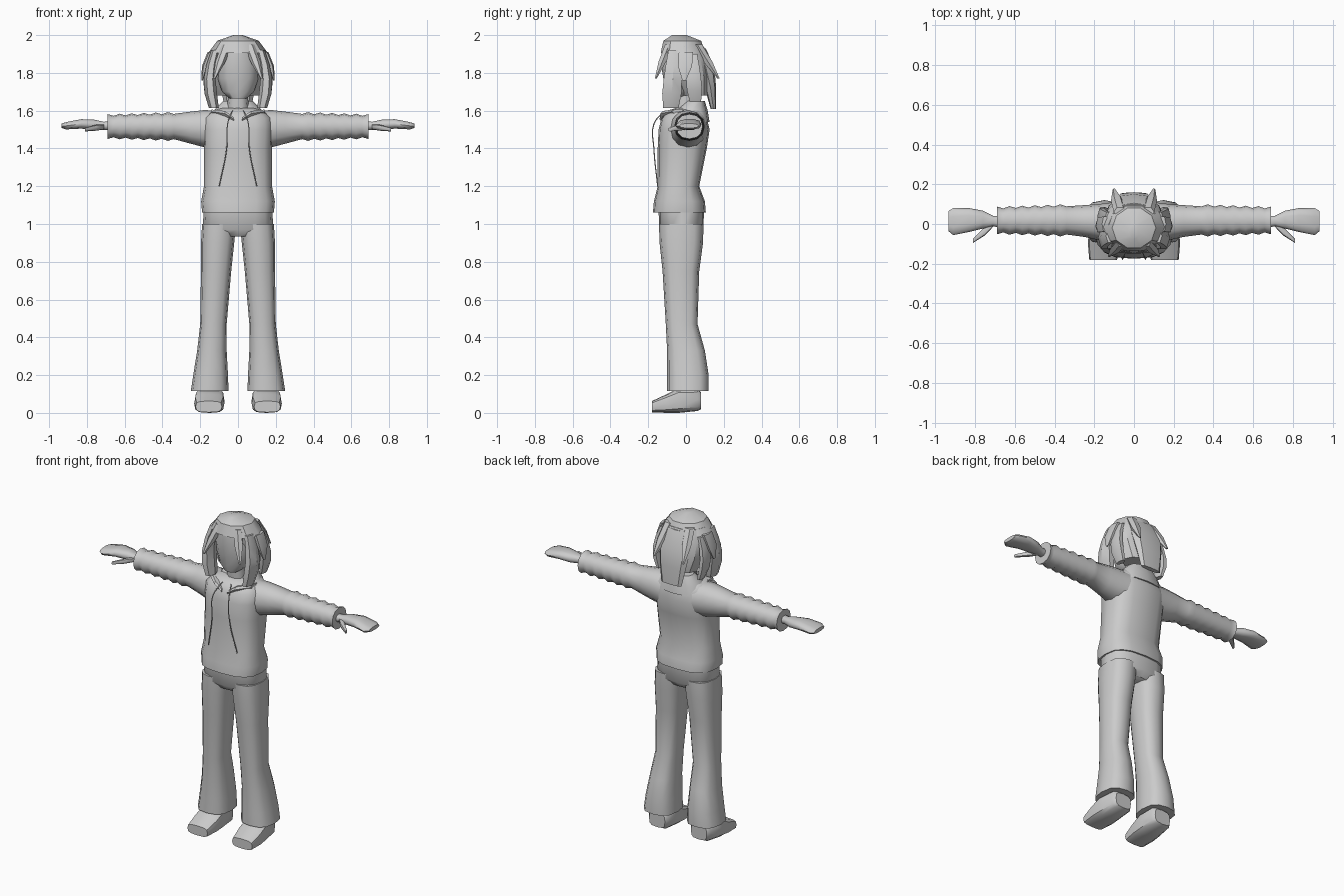
import bpy
import bmesh
from math import sin, cos, pi, tau, radians, copysign
from mathutils import Vector

default_cube = bpy.data.objects.get("Cube")
if default_cube:
    bpy.data.objects.remove(default_cube, do_unlink=True)

# One plain colour for the whole figure
COLOUR = (.6, .6, .6, 1)
grey = bpy.data.materials.new("plain_grey")
grey.use_nodes = True
grey.diffuse_color = COLOUR
grey.node_tree.nodes["Principled BSDF"].inputs["Base Color"].default_value = COLOUR

SIDES = {"left": 1, "right": -1}


def add_object(name, data):
    data.materials.append(grey)
    obj = bpy.data.objects.new(name, data)
    bpy.context.collection.objects.link(obj)
    return obj


def squared(value, power):
    """Push a circle coordinate outwards to give a rounded box section."""
    return copysign(abs(value) ** power, value)


def ring(x=0, y=0, z=0, width=0, depth=0, height=0):
    """A cross-section: its centre and the two radii that span its plane."""
    return Vector((x, y, z)), Vector((width, depth, height))


def loft(name, rings, sides=12, power=.8, mirror=1, angle=50):
    """Skin a row of cross-sections into a closed shape."""
    bm = bmesh.new()
    loops = []
    for centre, radius in rings:
        loop = []
        for i in range(sides):
            c = squared(cos(tau * i / sides), power)
            s = squared(sin(tau * i / sides), power)
            offset = Vector((c, s if radius.x else c, s)) * radius
            point = centre + Vector(
                (radius.x * c, radius.y * (s if radius.x else c), radius.z * s))
            point.x *= mirror
            loop.append(bm.verts.new(point))
        loops.append(loop)
    for lower, upper in zip(loops, loops[1:]):
        for i in range(sides):
            j = (i + 1) % sides
            bm.faces.new((lower[i], lower[j], upper[j], upper[i]))
    bm.faces.new(loops[0])
    bm.faces.new(loops[-1])
    bmesh.ops.recalc_face_normals(bm, faces=bm.faces)
    mesh = bpy.data.meshes.new(name)
    bm.to_mesh(mesh)
    bm.free()
    obj = add_object(name, mesh)
    bpy.ops.object.select_all(action="DESELECT")
    obj.select_set(True)
    bpy.context.view_layer.objects.active = obj
    bpy.ops.object.shade_smooth_by_angle(angle=radians(angle))


def pair(name, rings, **options):
    """Build a part on the left and its mirror image on the right."""
    for side, sign in SIDES.items():
        loft(side + "_" + name, rings, mirror=sign, **options)


def lock(name, root, tip, width, depth, bow=0, blunt=.2, steps=4):
    """Pair of faceted hair locks, bowed outwards and tapering to the tip."""
    rings = []
    for i in range(steps + 1):
        t = i / steps
        x, y, z = Vector(root).lerp(Vector(tip), t)
        size = blunt * t + (1 - blunt) * cos(t * pi / 2) ** .5 if i < steps else blunt
        rings.append(ring(x + bow * sin(pi * t), y, z, width * size, depth * size))
    pair(name, rings, sides=6, power=1, angle=35)


def cord(name, points, thickness, mirror):
    """Thin round string along a smooth path."""
    curve = bpy.data.curves.new(name, "CURVE")
    curve.dimensions = "3D"
    curve.bevel_depth = thickness
    curve.bevel_resolution = 1
    curve.resolution_u = 4
    spline = curve.splines.new("BEZIER")
    spline.bezier_points.add(len(points) - 1)
    for knot, (x, y, z) in zip(spline.bezier_points, points):
        knot.co = (x * mirror, y, z)
        knot.handle_left_type = knot.handle_right_type = "AUTO"
    add_object(name, curve)


# Jacket body with a flared hem
loft("jacket_body", [
    ring(y=-.035, z=1.06, width=.19, depth=.14),
    ring(y=-.035, z=1.12, width=.195, depth=.135),
    ring(y=-.04, z=1.2, width=.18, depth=.11),
    ring(y=-.02, z=1.4, width=.18, depth=.13),
    ring(y=-.01, z=1.5, width=.185, depth=.135),
    ring(y=-.01, z=1.56, width=.18, depth=.12),
    ring(z=1.6, width=.14, depth=.1),
    ring(y=.01, z=1.615, width=.08, depth=.06),
], sides=16, power=.72)

# Hood folded down behind the neck, and open collar flaps
loft("hood", [
    ring(y=.03, z=1.54, width=.15, depth=.095),
    ring(y=.03, z=1.6, width=.13, depth=.085),
    ring(y=.05, z=1.65, width=.08, depth=.05),
], angle=40)
pair("collar_flap", [
    ring(x=.02, y=-.125, z=1.555, depth=.015, height=.01),
    ring(x=.07, y=-.105, z=1.585, depth=.03, height=.015),
    ring(x=.14, y=-.04, z=1.595, depth=.035, height=.012),
], sides=6, angle=35)

# Drawstrings hanging from the collar
for side, sign in SIDES.items():
    path = [(.03, -.11, 1.6), (.055, -.17, 1.53), (.06, -.17, 1.4), (.1, -.15, 1.2)]
    cord(side + "_drawstring", path, thickness=.003, mirror=sign)

# Sleeves: a smooth upper arm, then bunched folds that alternate down to the cuff
START, CUFF, FOLDS = .34, .69, 11
sleeve = [
    ring(x=.1, y=.01, z=1.5, depth=.1, height=.1),
    ring(x=.18, y=.01, z=1.505, depth=.09, height=.098),
    ring(x=.25, y=.015, z=1.51, depth=.08, height=.085),
]
for fold in range(FOLDS + 1):
    t = fold / FOLDS
    size = (.082 if fold % 2 else .071) - .012 * t
    x = START + (CUFF - START) * t
    sleeve.append(ring(x, y=.018, z=1.516, depth=size, height=size * .94))
pair("sleeve", sleeve, power=.9, angle=60)

# Mitten hands with a separate thumb
pair("hand", [
    ring(x=.67, y=.01, z=1.52, depth=.03, height=.024),
    ring(x=.71, y=.015, z=1.52, depth=.026, height=.022),
    ring(x=.76, y=.022, z=1.525, depth=.045, height=.028),
    ring(x=.83, y=.02, z=1.53, depth=.06, height=.026),
    ring(x=.91, y=.012, z=1.52, depth=.068, height=.02),
    ring(x=.935, y=.015, z=1.52, depth=.05, height=.012),
], sides=10)
pair("thumb", [
    ring(x=.71, y=.005, z=1.515, depth=.02, height=.014),
    ring(x=.75, y=-.035, z=1.51, depth=.022, height=.016),
    ring(x=.81, y=-.085, z=1.5, depth=.01, height=.01),
], sides=8)

# Flared trousers
loft("trouser_hips", [
    ring(y=-.025, z=.935, width=.15, depth=.09),
    ring(y=-.025, z=.97, width=.188, depth=.118),
    ring(y=-.025, z=1.09, width=.18, depth=.12),
], sides=16, power=.72)
pair("trouser_leg", [
    ring(x=.15, y=.01, z=.115, width=.1, depth=.11),
    ring(x=.145, y=.01, z=.2, width=.092, depth=.11),
    ring(x=.138, z=.33, width=.078, depth=.1),
    ring(x=.13, y=-.023, z=.47, width=.07, depth=.084),
    ring(x=.116, y=-.027, z=.75, width=.08, depth=.097),
    ring(x=.108, y=-.025, z=.9, width=.088, depth=.115),
    ring(x=.1, y=-.025, z=1, width=.09, depth=.118),
], power=.75)

# Shoes with a sloping toe
pair("shoe", [
    ring(x=.155, y=-.18, z=.033, width=.07, height=.03),
    ring(x=.152, y=-.1, z=.05, width=.08, height=.05),
    ring(x=.15, y=-.04, z=.065, width=.078, height=.065),
    ring(x=.145, y=.06, z=.07, width=.07, height=.06),
    ring(x=.145, y=.08, z=.065, width=.055, height=.045),
], power=.6, angle=40)

# Neck and face
loft("neck", [
    ring(z=1.55, width=.06, depth=.055),
    ring(y=-.015, z=1.73, width=.05, depth=.05),
], sides=10)
loft("face", [
    ring(y=-.05, z=1.665, width=.045, depth=.05),
    ring(y=-.04, z=1.7, width=.085, depth=.07),
    ring(y=-.03, z=1.77, width=.108, depth=.09),
    ring(y=-.03, z=1.85, width=.11, depth=.103),
    ring(y=-.03, z=1.92, width=.09, depth=.1),
], power=.9)

# Hair base, lifted crown and the panel down the back of the neck
loft("hair_base", [
    ring(y=.05, z=1.68, width=.11, depth=.075),
    ring(y=.03, z=1.78, width=.155, depth=.11),
    ring(y=.005, z=1.87, width=.16, depth=.123),
    ring(y=-.01, z=1.94, width=.13, depth=.11),
], sides=10, power=1, angle=35)
loft("hair_crown", [
    ring(y=-.015, z=1.905, width=.158, depth=.125),
    ring(y=-.02, z=1.97, width=.11, depth=.105),
    ring(y=-.035, z=2, width=.025, depth=.04),
], sides=10, power=1, angle=35)
loft("hair_back_panel", [
    ring(y=.06, z=1.93, width=.09, depth=.045),
    ring(y=.105, z=1.83, width=.105, depth=.045),
    ring(y=.13, z=1.72, width=.09, depth=.03),
    ring(y=.145, z=1.61, width=.07, depth=.015),
], sides=8, angle=35)

# Long locks framing the face, side locks and loose tufts
lock("front_lock", root=(.12, -.06, 1.92), tip=(.128, -.08, 1.615),
     width=.048, depth=.085, bow=.026, blunt=.55)
lock("side_lock", root=(.13, .03, 1.9), tip=(.14, .05, 1.645),
     width=.032, depth=.068, bow=.028, blunt=.5)
lock("temple_tuft", root=(.145, 0, 1.91), tip=(.19, -.01, 1.76),
     width=.02, depth=.055, bow=.008, steps=2)
lock("back_tuft", root=(.07, .06, 1.95), tip=(.1, .172, 1.77),
     width=.04, depth=.035, steps=2)
lock("fringe_tuft", root=(.06, -.09, 1.95), tip=(.125, -.16, 1.77),
     width=.035, depth=.03, steps=2)
